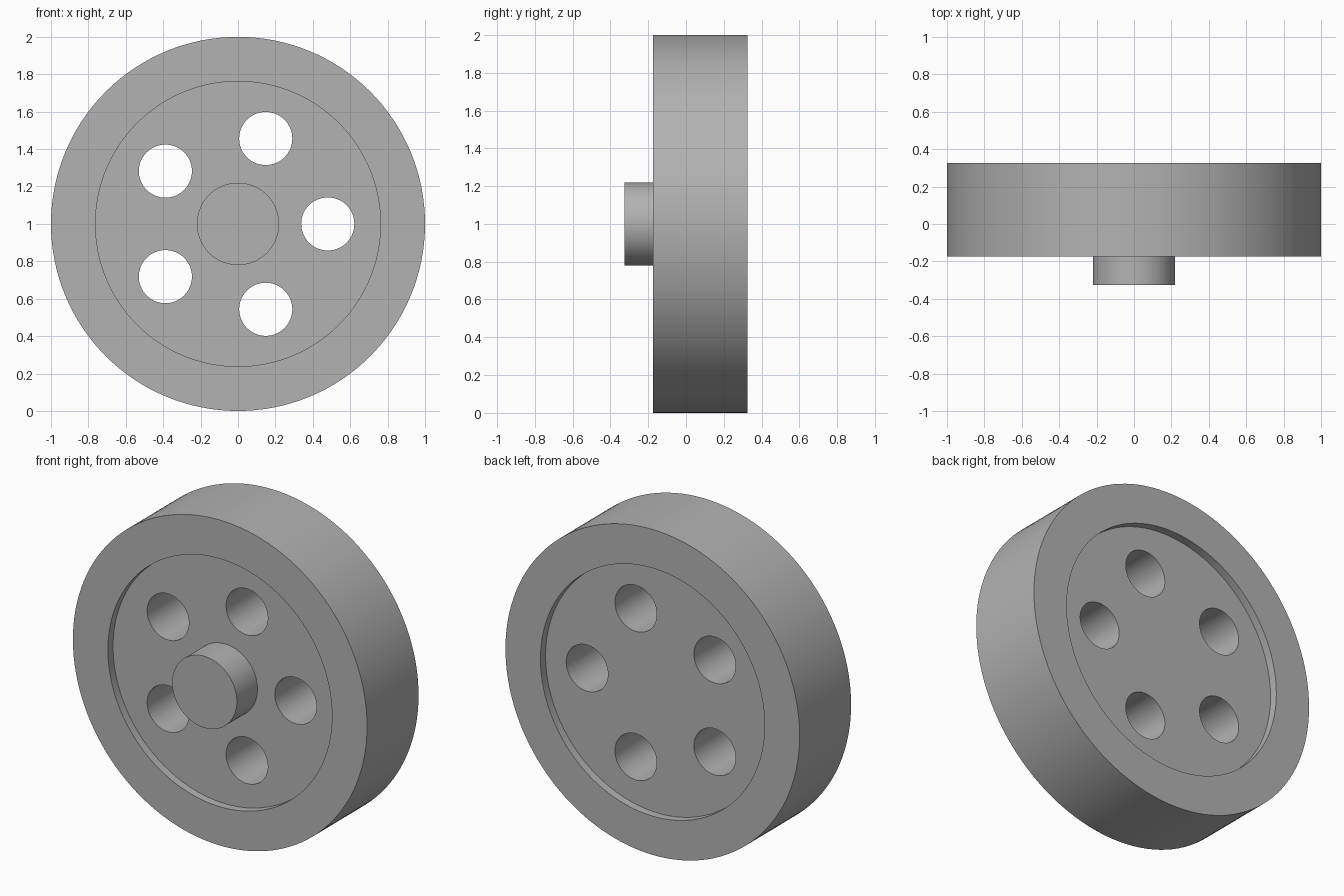
import bpy, bmesh, math
from mathutils import Matrix, Vector

cube = bpy.data.objects.get("Cube")
if cube:
    bpy.data.objects.remove(cube, do_unlink=True)

SEGMENTS = 128
FRONT, BACK, RECESS = -0.175, 0.325, 0.05
HOLES = 5

grey = bpy.data.materials.new("plain grey")
grey.use_nodes = True
colour = (0.45, 0.45, 0.45, 1)
grey.diffuse_color = colour
grey.node_tree.nodes["Principled BSDF"].inputs["Base Color"].default_value = colour


def make_object(name, bm):
    bmesh.ops.recalc_face_normals(bm, faces=bm.faces)
    mesh = bpy.data.meshes.new(name)
    bm.to_mesh(mesh)
    bm.free()
    mesh.materials.append(grey)
    obj = bpy.data.objects.new(name, mesh)
    bpy.context.collection.objects.link(obj)
    return obj


def lathe(name, profile):
    """Turn (radius, y) points about the y axis and cap both ends."""
    bm = bmesh.new()
    rings = []
    for radius, y in profile:
        angles = [2 * math.pi * i / SEGMENTS for i in range(SEGMENTS)]
        rings.append([bm.verts.new((radius * math.cos(a), y, 1 + radius * math.sin(a)))
                      for a in angles])
    for a, b in zip(rings, rings[1:]):
        for i in range(SEGMENTS):
            j = (i + 1) % SEGMENTS
            bm.faces.new((a[i], a[j], b[j], b[i]))
    bm.faces.new(rings[0])
    bm.faces.new(rings[-1])
    return make_object(name, bm)


# Wheel: hub boss, recessed web, rim, recessed back
wheel = lathe("wheel", [
    (0.22, -0.325), (0.22, FRONT + RECESS),
    (0.762, FRONT + RECESS), (0.762, FRONT),
    (1.0, FRONT), (1.0, BACK),
    (0.762, BACK), (0.762, BACK - RECESS),
])

# Round holes through the web
bm = bmesh.new()
for i in range(HOLES):
    a = 2 * math.pi * i / HOLES
    place = Matrix.Translation(Vector((0.48 * math.cos(a), 0, 1 + 0.48 * math.sin(a))))
    bmesh.ops.create_cone(bm, cap_ends=True, segments=64, radius1=0.142, radius2=0.142,
                          depth=1.5, matrix=place @ Matrix.Rotation(math.pi / 2, 4, "X"))
cutter = make_object("hole_cutter", bm)

cut = wheel.modifiers.new("holes", "BOOLEAN")
cut.operation = "DIFFERENCE"
cut.solver = "EXACT"
cut.object = cutter
bpy.context.view_layer.objects.active = wheel
wheel.select_set(True)
bpy.ops.object.modifier_apply(modifier=cut.name)
bpy.data.objects.remove(cutter, do_unlink=True)

bpy.ops.object.shade_smooth_by_angle(angle=math.radians(30))
